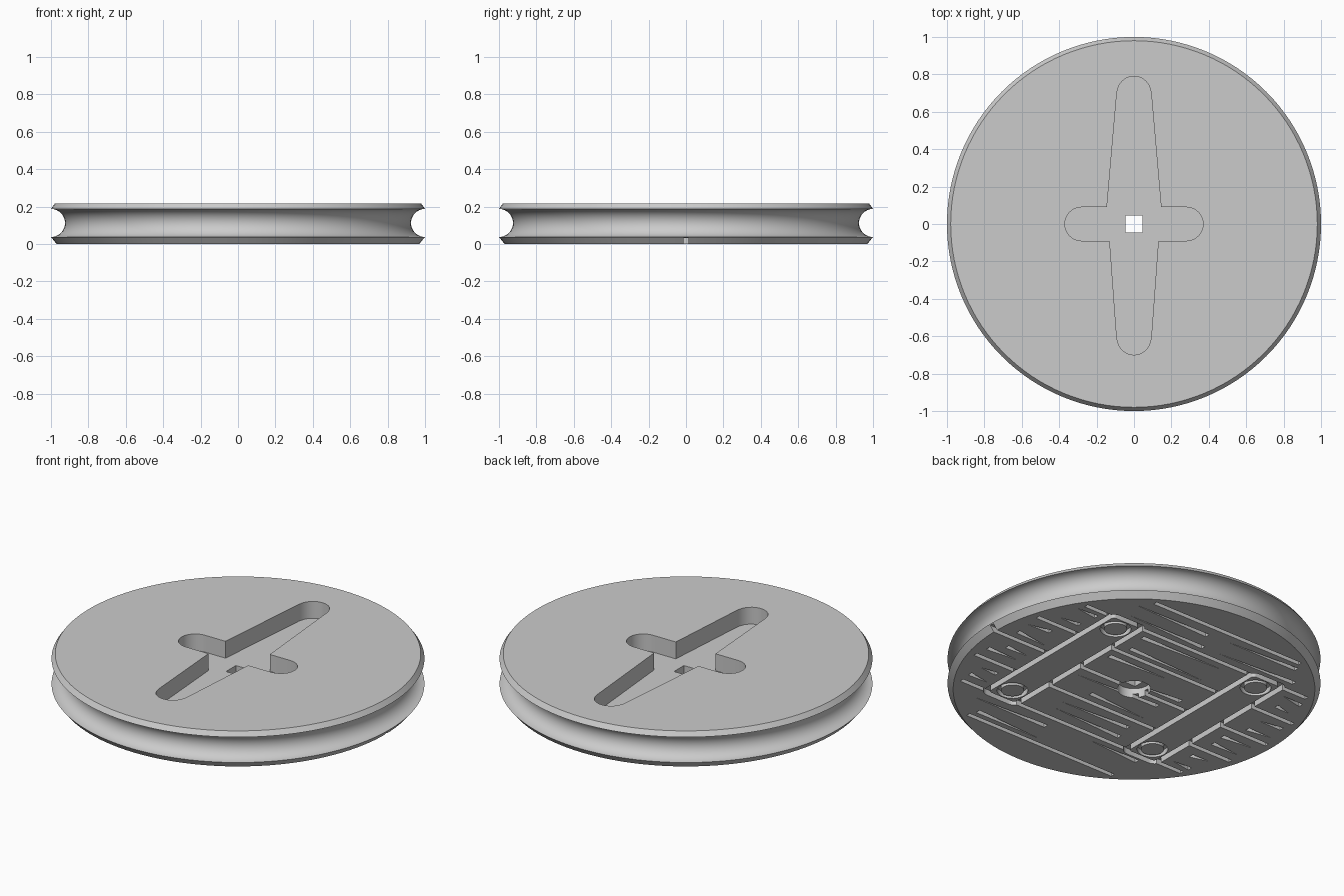
import bpy, bmesh, math, random
from math import pi, cos, sin

if "Cube" in bpy.data.objects:
    bpy.data.objects.remove(bpy.data.objects["Cube"])

random.seed(4)
grey = bpy.data.materials.new("plain grey")
grey.diffuse_color = (0.6, 0.6, 0.6, 1)
grey.use_nodes = True
grey.node_tree.nodes["Principled BSDF"].inputs["Base Color"].default_value = grey.diffuse_color


def make(name, bm):
    bmesh.ops.recalc_face_normals(bm, faces=bm.faces)
    me = bpy.data.meshes.new(name)
    bm.to_mesh(me)
    bm.free()
    ob = bpy.data.objects.new(name, me)
    bpy.context.collection.objects.link(ob)
    return ob


def arc(cx, cy, r, a0, a1, n=12):
    return [(cx + r * cos(a0 + (a1 - a0) * i / n), cy + r * sin(a0 + (a1 - a0) * i / n))
            for i in range(n + 1)]


def circle(cx, cy, r, n=32):
    return arc(cx, cy, r, 0, 2 * pi, n)[:-1]


def rounded_rect(cx, cy, hx, hy, r):
    pts = []
    for k, (sx, sy) in enumerate([(1, 1), (-1, 1), (-1, -1), (1, -1)]):
        pts += arc(cx + sx * (hx - r), cy + sy * (hy - r), r, k * pi / 2, (k + 1) * pi / 2, 6)
    return pts


def prism(outline, z0, z1, inner=None):
    """Straight prism, or a tube when an inner outline is given."""
    bm = bmesh.new()
    loops = [[[bm.verts.new((x, y, z)) for x, y in o] for z in (z0, z1)]
             for o in (outline, inner) if o]
    n = len(outline)
    for low, high in loops:
        for i in range(n):
            j = (i + 1) % n
            bm.faces.new((low[i], low[j], high[j], high[i]))
    for level in (0, 1):
        if inner:
            a, b = loops[0][level], loops[1][level]
            for i in range(n):
                j = (i + 1) % n
                bm.faces.new((a[i], a[j], b[j], b[i]))
        else:
            bm.faces.new(loops[0][level])
    return make("cutter", bm)


# Grooved wheel body, turned from a profile
profile = [(0.97, 0), (1, 0.037)]
profile += [(1 - 0.075 * sin(pi * i / 16), 0.112 - 0.075 * cos(pi * i / 16)) for i in range(1, 16)]
profile += [(1, 0.187), (0.98, 0.215)]
bm = bmesh.new()
N = 128
rings = [[bm.verts.new((r * cos(2 * pi * i / N), r * sin(2 * pi * i / N), z)) for i in range(N)]
         for r, z in profile]
for a, b in zip(rings, rings[1:]):
    for i in range(N):
        j = (i + 1) % N
        bm.faces.new((a[i], a[j], b[j], b[i]))
bm.faces.new(rings[0])
bm.faces.new(rings[-1])
wheel = make("grooved_wheel", bm)
wheel.data.materials.append(grey)

cutters = []

# Cross-shaped pocket in the top
cross = [(0.145, 0.09), (0.092, 0.70)] + arc(0, 0.70, 0.09, 0, pi)[1:-1] + [(-0.092, 0.70), (-0.145, 0.09)]
cross += arc(-0.28, 0, 0.09, pi / 2, 3 * pi / 2)
cross += [(-0.13, -0.09), (-0.092, -0.61)] + arc(0, -0.61, 0.09, pi, 2 * pi)[1:-1] + [(0.092, -0.61), (0.13, -0.09)]
cross += arc(0.28, 0, 0.09, -pi / 2, pi / 2)
cutters.append(prism(cross, 0.115, 0.3))

# Square hole through the middle and round recess beneath it
h = 0.046
cutters.append(prism([(-h, -h), (h, -h), (h, h), (-h, h)], -0.1, 0.3))
cutters.append(prism(circle(0, 0, 0.09), -0.1, 0.055))

# Strap outlines and rivet rings on the underside
for s in (-1, 1):
    cutters.append(prism(rounded_rect(s * 0.49, 0, 0.125, 0.555, 0.05), -0.1, 0.035,
                         rounded_rect(s * 0.49, 0, 0.09, 0.52, 0.02)))
    for t in (-1, 1):
        cutters.append(prism(circle(s * 0.49, t * 0.43, 0.083), -0.1, 0.03,
                             circle(s * 0.49, t * 0.43, 0.062)))

# Plank seams and tapered grain cuts on the underside
for k in range(-3, 4):
    y = k * 0.26
    edge = math.sqrt(0.93 ** 2 - y * y)
    if abs(y) < 0.55:
        spans = [(-edge, -0.6), (-0.38, 0.38), (0.6, 1.1 if k == 0 else edge)]
    else:
        spans = [(-edge, edge)]
    for x0, x1 in spans:
        cutters.append(prism([(x0, y - 0.013), (x1, y - 0.013), (x1, y + 0.013), (x0, y + 0.013)],
                             -0.1, 0.032))
for k in range(-4, 4):
    y = (k + 0.5) * 0.26
    if abs(y) > 0.9:
        continue
    edge = math.sqrt(0.92 ** 2 - y * y) - 0.02
    spans = [(-edge, -0.65), (-0.33, 0.33), (0.65, edge)] if abs(y) < 0.6 else [(-edge, 0), (0, edge)]
    for x0, x1 in spans:
        if x1 - x0 < 0.1:
            continue
        for dy in (-0.055, 0.055):
            length = (x1 - x0) * random.uniform(0.5, 0.85)
            a = x0 + random.uniform(0, x1 - x0 - length)
            b = a + length
            if random.random() < 0.5:
                a, b = b, a
            yy = y + dy + random.uniform(-0.02, 0.02)
            if max(math.hypot(a, yy), math.hypot(b, yy)) > 0.92:
                continue
            cutters.append(prism([(a, yy - 0.015), (a, yy + 0.015), (b, yy + random.uniform(-0.02, 0.02))],
                                 -0.1, random.uniform(0.02, 0.03)))

# Carve everything, then drop the cutters
bpy.context.view_layer.objects.active = wheel
for c in cutters:
    mod = wheel.modifiers.new("carve", 'BOOLEAN')
    mod.operation = 'DIFFERENCE'
    mod.solver = 'EXACT'
    mod.object = c
    bpy.ops.object.modifier_apply(modifier=mod.name)
    bpy.data.objects.remove(c)

bpy.ops.object.select_all(action='DESELECT')
wheel.select_set(True)
bpy.ops.object.shade_smooth_by_angle(angle=math.radians(30))
